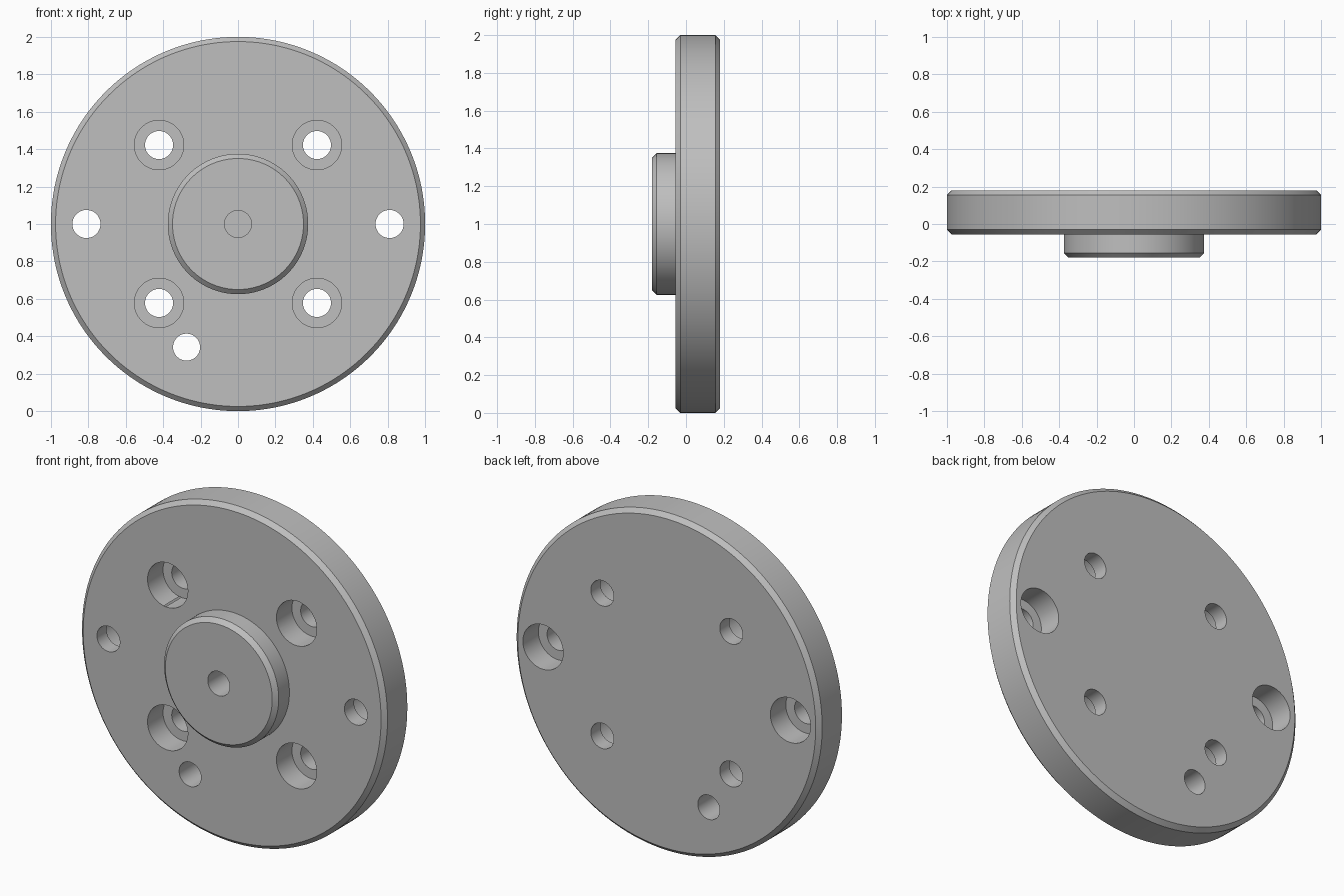
import bpy
import bmesh
from math import cos, sin, tau, radians

cube = bpy.data.objects.get("Cube")
if cube:
    bpy.data.objects.remove(cube, do_unlink=True)

# Single plain metal colour
metal = bpy.data.materials.new("grey metal")
metal.use_nodes = True
grey = (0.52, 0.52, 0.52, 1)
metal.diffuse_color = grey
metal.node_tree.nodes["Principled BSDF"].inputs["Base Color"].default_value = grey

FRONT, BACK, BOSS_FRONT = -0.055, 0.18, -0.18
CHAMFER = 0.025
MID = 1.0           # height of the disc axis
OVER = 0.05         # how far cutters overshoot a surface


def turned(name, profile, x=0, z=MID, segments=64):
    """Closed solid turned about an axis along y from (radius, y) points."""
    bm = bmesh.new()
    rings = [[bm.verts.new((x + r * cos(tau * i / segments), y,
                            z + r * sin(tau * i / segments)))
              for i in range(segments)] for r, y in profile]
    for a, b in zip(rings, rings[1:]):
        for i in range(segments):
            j = (i + 1) % segments
            bm.faces.new((a[i], a[j], b[j], b[i]))
    bm.faces.new(rings[0])
    bm.faces.new(rings[-1])
    bmesh.ops.recalc_face_normals(bm, faces=bm.faces)
    mesh = bpy.data.meshes.new(name)
    bm.to_mesh(mesh)
    bm.free()
    mesh.materials.append(metal)
    obj = bpy.data.objects.new(name, mesh)
    bpy.context.collection.objects.link(obj)
    return obj


# Chamfered disc with a round boss on the front
flange = turned("flange_disc", [
    (0.375 - CHAMFER, BOSS_FRONT), (0.375, BOSS_FRONT + CHAMFER), (0.375, FRONT),
    (1 - CHAMFER, FRONT), (1, FRONT + CHAMFER),
    (1, BACK - CHAMFER), (1 - CHAMFER, BACK)], segments=160)

# Hole shapes
BOLT, BORE, PIN, DEPTH = 0.075, 0.132, 0.072, 0.145
front_bore = [(BORE, FRONT - OVER), (BORE, FRONT + DEPTH),
              (BOLT, FRONT + DEPTH), (BOLT, BACK + OVER)]
back_bore = [(BOLT, FRONT - OVER), (BOLT, BACK - DEPTH),
             (BORE, BACK - DEPTH), (BORE, BACK + OVER)]
pin_hole = [(PIN, FRONT - OVER), (PIN, BACK + OVER)]
blind_hole = [(PIN, BOSS_FRONT - OVER), (PIN, BOSS_FRONT + 0.25)]

cutters = [turned("centre_hole_cutter", blind_hole),
           turned("pin_hole_cutter", pin_hole, -0.275, 0.342)]
for side in (-1, 1):
    cutters.append(turned("back_bore_cutter", back_bore, 0.81 * side))
    for level in (-1, 1):
        cutters.append(turned("front_bore_cutter", front_bore,
                              0.422 * side, MID + 0.422 * level))

# Cut the holes, then drop the cutters
bpy.context.view_layer.objects.active = flange
for cutter in cutters:
    cutter.hide_render = True
    cut = flange.modifiers.new("hole", "BOOLEAN")
    cut.operation = "DIFFERENCE"
    cut.solver = "EXACT"
    cut.object = cutter
    bpy.ops.object.modifier_apply(modifier=cut.name)
    bpy.data.objects.remove(cutter, do_unlink=True)

# Smooth round walls, crisp edges
bpy.ops.object.select_all(action="DESELECT")
flange.select_set(True)
bpy.ops.object.shade_smooth_by_angle(angle=radians(30))
